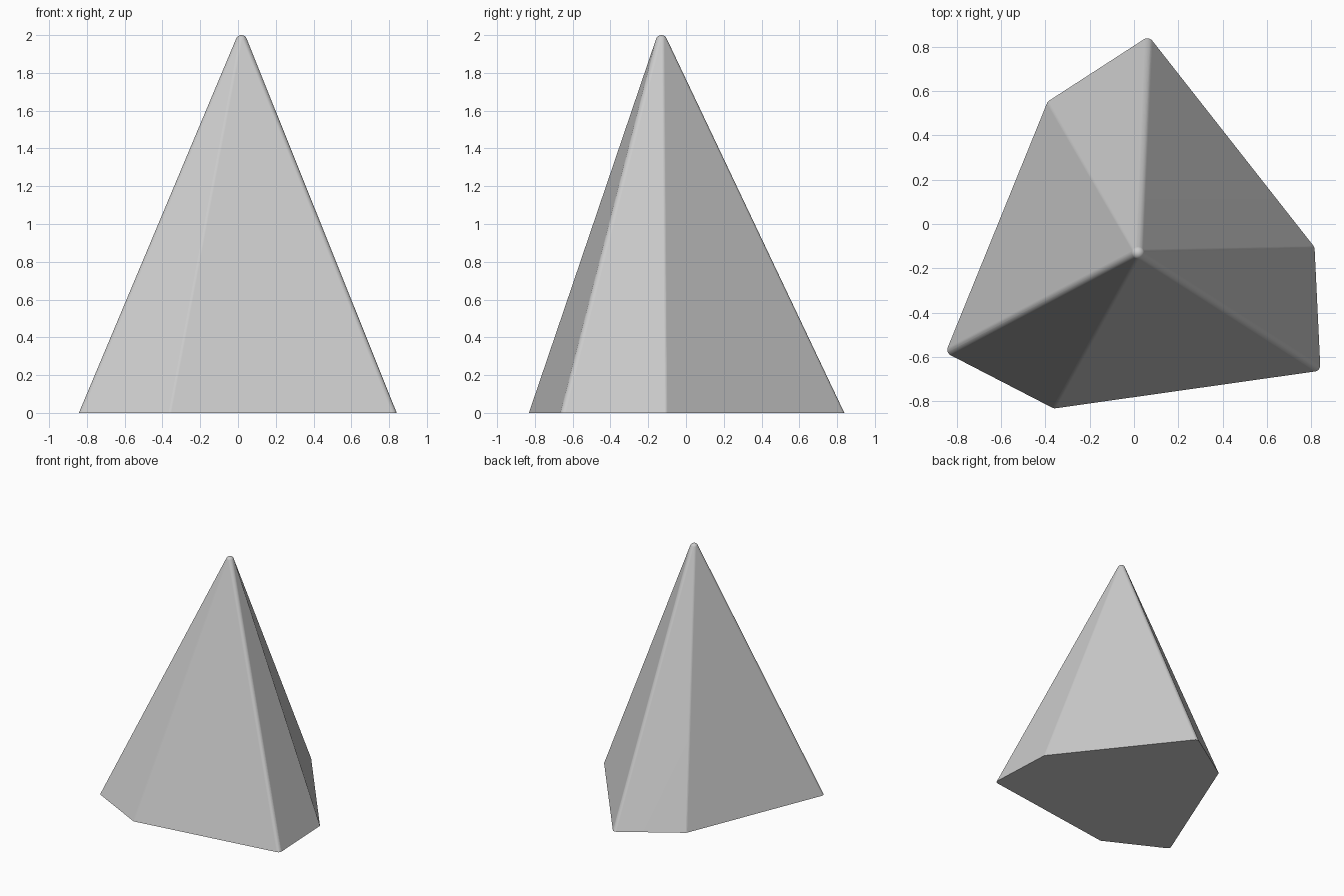
import bpy, bmesh
from mathutils import Vector, Matrix

if "Cube" in bpy.data.objects:
    bpy.data.objects.remove(bpy.data.objects["Cube"])

R = 0.03                                   # edge rounding radius
APEX = Vector((0.018, -0.13, 2 - R))
# Base corners, measured at the centre of each edge rounding
BASE = [(0.06, 0.805), (0.783, -0.115), (0.808, -0.635),
        (-0.355, -0.80), (-0.81, -0.565), (-0.365, 0.53)]

# Hull around one ball at the tip and one past each base corner gives round edges
bm = bmesh.new()
centres = [APEX] + [APEX + (Vector((x, y, 0)) - APEX) * 1.06 for x, y in BASE]
for c in centres:
    bmesh.ops.create_icosphere(bm, subdivisions=4, radius=R, matrix=Matrix.Translation(c))
points = [v.co.copy() for v in bm.verts]
bm.free()

bm = bmesh.new()
for p in points:
    bm.verts.new(p)
bmesh.ops.convex_hull(bm, input=bm.verts[:])
bmesh.ops.delete(bm, geom=[v for v in bm.verts if not v.link_faces], context='VERTS')

# Flat underside: cut at the ground and cap
cut = bmesh.ops.bisect_plane(bm, geom=bm.verts[:] + bm.edges[:] + bm.faces[:],
                             plane_co=(0, 0, 0), plane_no=(0, 0, 1), clear_inner=True)
rim = [e for e in cut["geom_cut"] if isinstance(e, bmesh.types.BMEdge)]
bmesh.ops.contextual_create(bm, geom=rim)
bmesh.ops.recalc_face_normals(bm, faces=bm.faces[:])

mesh = bpy.data.meshes.new("pyramid")
bm.to_mesh(mesh)
bm.free()
obj = bpy.data.objects.new("pyramid", mesh)
bpy.context.collection.objects.link(obj)

# Smooth edge roundings, flat sides
bpy.context.view_layer.objects.active = obj
obj.select_set(True)
bpy.ops.object.shade_smooth_by_angle(angle=0.6)
wn = obj.modifiers.new("flat_sides", 'WEIGHTED_NORMAL')
wn.keep_sharp = True
